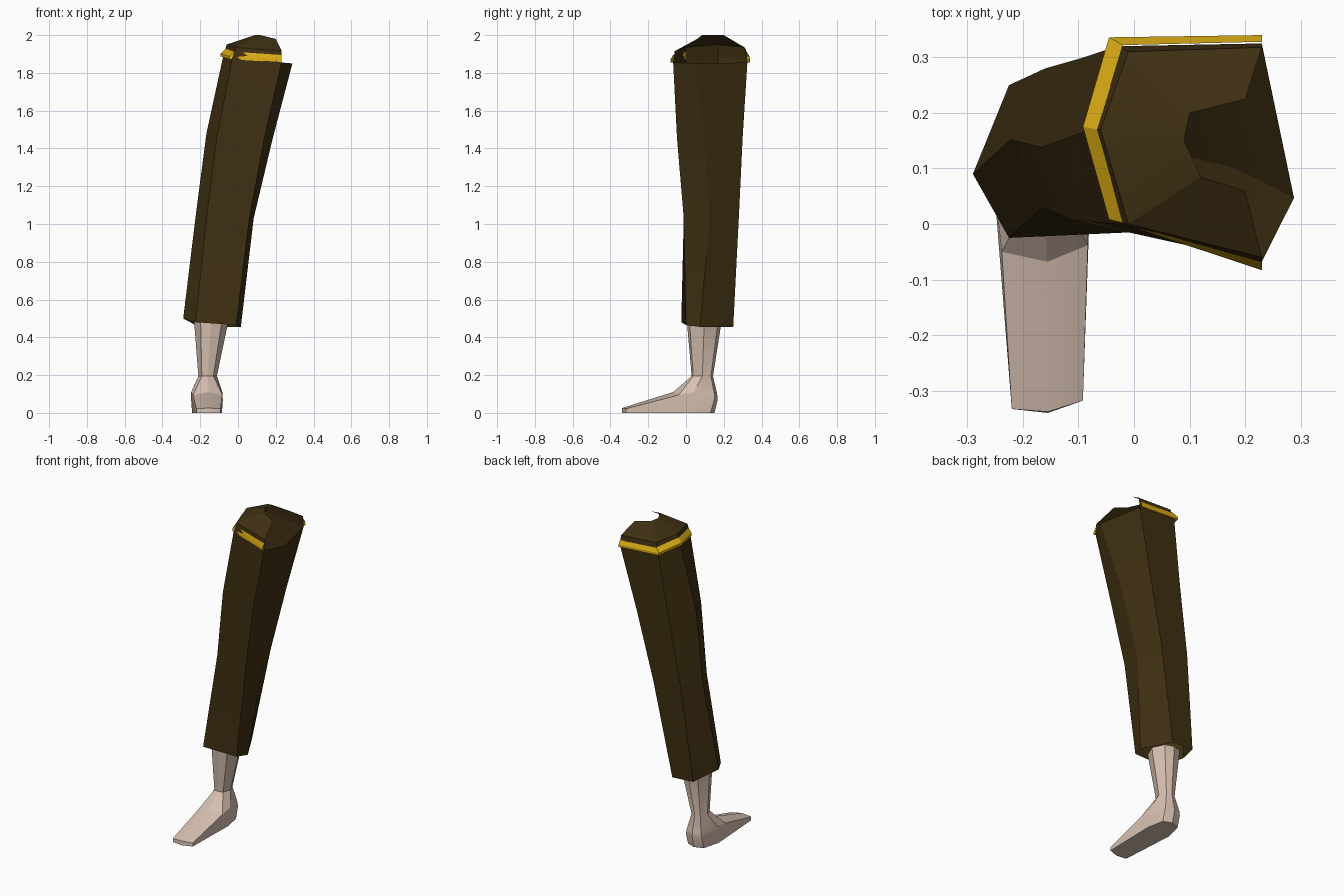
import bpy, math


def material(name, rgb):
    m = bpy.data.materials.new(name)
    m.diffuse_color = (*rgb, 1.0)
    return m


BROWN = material("dark brown cloth", (0.050, 0.029, 0.006))
GOLD = material("gold trim", (0.72, 0.42, 0.008))
SKIN = material("pale skin", (0.68, 0.53, 0.44))


def loft(name, rings, mat, closed=True, cap_bottom=False, cap_top=False, angle=25):
    """Bridge rings (counter-clockwise from above, listed bottom to top)."""
    n = len(rings[0])
    verts = [p for r in rings for p in r]
    faces = []
    for k in range(len(rings) - 1):
        for i in range(n if closed else n - 1):
            j = (i + 1) % n
            a, b = k * n, (k + 1) * n
            faces.append((a + i, a + j, b + j, b + i))
    if cap_bottom:
        faces.append(tuple(reversed(range(n))))
    if cap_top:
        faces.append(tuple(range(len(verts) - n, len(verts))))
    me = bpy.data.meshes.new(name)
    me.from_pydata(verts, [], faces)
    me.materials.append(mat)
    ob = bpy.data.objects.new(name, me)
    bpy.context.collection.objects.link(ob)
    bpy.ops.object.select_all(action='DESELECT')
    ob.select_set(True)
    bpy.context.view_layer.objects.active = ob
    bpy.ops.object.shade_smooth_by_angle(angle=math.radians(angle))
    return ob


# Trouser leg: six-sided tube, points run back right, back left, left,
# front left, front right, right
hem = [(-0.08, 0.25, 0.455), (-0.225, 0.25, 0.465), (-0.29, 0.09, 0.50),
       (-0.225, -0.025, 0.48), (-0.01, 0.0, 0.465), (0.015, 0.075, 0.455)]
knee = [(0.03, 0.28, 1.04), (-0.16, 0.28, 1.05), (-0.222, 0.152, 1.06),
        (-0.165, 0.03, 1.05), (0.06, -0.012, 1.03), (0.083, 0.125, 1.03)]
thigh = [(0.13, 0.30, 1.46), (-0.09, 0.30, 1.47), (-0.167, 0.138, 1.48),
         (-0.11, 0.007, 1.47), (0.14, -0.048, 1.46), (0.183, 0.10, 1.45)]
hip = [(0.23, 0.325, 1.855), (-0.03, 0.32, 1.875), (-0.078, 0.17, 1.89),
       (-0.03, 0.0, 1.875), (0.23, -0.068, 1.855), (0.288, 0.047, 1.85)]
loft("trouser_leg", [hem, knee, thigh, hip], BROWN)

# Upper hip: open shell with a gap toward the inner side
skirt = [(0.23, 0.318, 1.92), (-0.01, 0.31, 1.935), (-0.06, 0.17, 1.95),
         (-0.01, 0.0, 1.935), (0.23, -0.06, 1.915)]
rim = [(0.2, 0.225, 1.98), (0.1, 0.2, 2.0), (0.09, 0.15, 2.0),
       (0.12, 0.085, 2.0), (0.2, 0.06, 1.98)]
loft("hip_top", [hip[:5], skirt, rim], BROWN, closed=False)

# Gold belt band: flares outward at its lower edge
outer = [(0.23, 0.34), (-0.045, 0.336), (-0.092, 0.175), (-0.045, 0.008), (0.23, -0.083)]
inner = [(0.23, 0.328), (-0.02, 0.322), (-0.066, 0.17), (-0.02, 0.002), (0.23, -0.068)]
low = [1.855, 1.872, 1.888, 1.872, 1.855]
loft("belt_band", [
    [(x, y, z) for (x, y), z in zip(inner, low)],
    [(x, y, z) for (x, y), z in zip(outer, low)],
    [(x, y, z + 0.015) for (x, y), z in zip(outer, low)],
    [(x, y, z + 0.04) for (x, y), z in zip(inner, low)],
], GOLD, closed=False)


# Bare shin and foot: eight-sided rings, starting at the back right corner
def octagon(x0, x1, y0, y1, z):
    cx, cy, rx, ry = (x0 + x1) / 2, (y0 + y1) / 2, (x1 - x0) / 2, (y1 - y0) / 2
    shape = [(0.62, 0.8), (0, 1), (-0.62, 0.8), (-1, 0),
             (-0.62, -0.85), (0, -1), (0.62, -0.85), (1, 0)]
    return [(cx + u * rx, cy + v * ry, z) for u, v in shape]


sole = [(-0.105, 0.13, 0), (-0.16, 0.15, 0), (-0.215, 0.13, 0), (-0.243, 0.02, 0),
        (-0.22, -0.333, 0), (-0.155, -0.34, 0), (-0.092, -0.318, 0), (-0.085, 0.02, 0)]
side = [(-0.105, 0.15, 0.07), (-0.16, 0.168, 0.07), (-0.215, 0.15, 0.07),
        (-0.248, 0.02, 0.07), (-0.22, -0.333, 0.022), (-0.155, -0.338, 0.026),
        (-0.092, -0.318, 0.022), (-0.08, 0.02, 0.07)]
instep = [(-0.11, 0.15, 0.10), (-0.16, 0.165, 0.10), (-0.21, 0.15, 0.10),
          (-0.248, 0.04, 0.11), (-0.238, -0.05, 0.095), (-0.156, -0.068, 0.11),
          (-0.083, -0.038, 0.095), (-0.083, 0.04, 0.11)]
ankle = octagon(-0.21, -0.112, 0.03, 0.143, 0.195)
calf = octagon(-0.232, -0.052, 0.005, 0.188, 0.48)
loft("shin_and_foot", [sole, side, instep, ankle, calf], SKIN,
     cap_bottom=True, cap_top=True)
